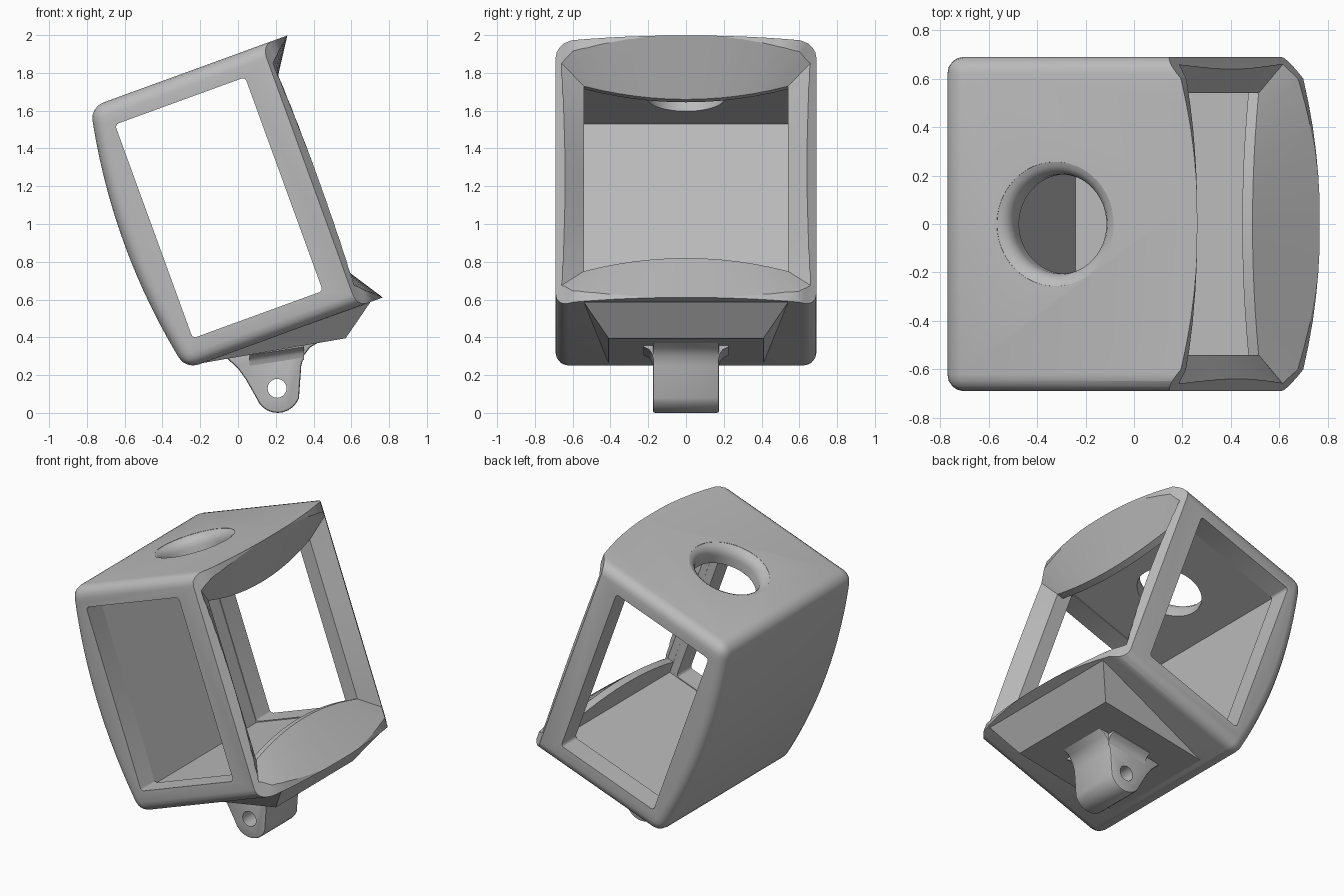
import bpy, bmesh
from math import radians, cos, sin, pi
from mathutils import Matrix, Vector

if "Cube" in bpy.data.objects:
    bpy.data.objects.remove(bpy.data.objects["Cube"])

TILT = Matrix.Rotation(radians(-20), 4, 'Y')
MID = 1.05      # middle of the housing along its tilted height

grey = bpy.data.materials.new("plain_grey")
grey.use_nodes = True
COLOUR = (0.5, 0.5, 0.5, 1)
grey.diffuse_color = COLOUR
grey.node_tree.nodes["Principled BSDF"].inputs["Base Color"].default_value = COLOUR


def finish(name, bm, matrix=None):
    """Turn a bmesh into an object with outward normals."""
    if matrix:
        bm.transform(matrix)
    bmesh.ops.recalc_face_normals(bm, faces=bm.faces)
    mesh = bpy.data.meshes.new(name)
    bm.to_mesh(mesh)
    bm.free()
    mesh.materials.append(grey)
    ob = bpy.data.objects.new(name, mesh)
    bpy.context.collection.objects.link(ob)
    return ob


def loft(loops, closed=False):
    """Skin equal-length loops; cap the ends unless closed."""
    bm = bmesh.new()
    rings = [[bm.verts.new(p) for p in loop] for loop in loops]
    n = len(rings[0])
    for a, b in zip(rings, rings[1:]):
        for i in range(n):
            j = (i + 1) % n
            bm.faces.new((a[i], a[j], b[j], b[i]))
    bm.faces.new(rings[0])
    bm.faces.new(rings[-1])
    return bm


def prism_y(points, half):
    return loft([[(a, s * half, b) for a, b in points] for s in (-1, 1)])


def box(lo, hi):
    pts = [(lo[0], lo[2]), (hi[0], lo[2]), (hi[0], hi[2]), (lo[0], hi[2])]
    return loft([[(a, y, b) for a, b in pts] for y in (lo[1], hi[1])])


def apply_all(ob):
    bpy.context.view_layer.objects.active = ob
    for m in list(ob.modifiers):
        bpy.ops.object.modifier_apply(modifier=m.name)


def bevel(ob, width, segments):
    m = ob.modifiers.new("Round", 'BEVEL')
    m.width, m.segments, m.limit_method = width, segments, 'ANGLE'
    m.angle_limit = radians(35)
    apply_all(ob)


def combine(ob, other, operation):
    m = ob.modifiers.new("Cut", 'BOOLEAN')
    m.object, m.operation, m.solver = other, operation, 'EXACT'
    other.hide_render = True
    apply_all(ob)
    bpy.data.objects.remove(other)


# Housing: bowed back, flat top and bottom, rounded edges
HALF = 0.738
back = []
for i in range(17):
    t = -1 + i / 8
    back.append((-0.26 + 0.08 * t * t, MID + t * HALF))
housing = finish("housing", prism_y(back + [(1.2, MID + HALF), (1.2, MID - HALF)], 0.69), TILT)
bevel(housing, 0.07, 4)

# Front bowed across the width
half_front = [(0.78, 0.775), (0.69, 0.785), (0.65, 0.815), (0.6, 0.857), (0.5, 0.88),
              (0.4, 0.899), (0.3, 0.913), (0.2, 0.923), (0.1, 0.929)]
front = half_front + [(0, 0.931)] + [(-y, u) for y, u in reversed(half_front)]
outline = [(u, y) for y, u in front] + [(-0.6, -0.78), (-0.6, 0.78)]
combine(housing, finish("front_shape", loft([[(u, y, v) for u, y in outline] for v in (0, 2.2)]), TILT),
        'INTERSECT')

# Hollow interior and the two side windows
combine(housing, finish("cavity", box((-0.095, -0.541, 0.447), (0.695, 0.541, 1.663)), TILT), 'DIFFERENCE')
window = finish("side_window", box((-0.09, -0.9, 0.453), (0.643, 0.9, 1.657)), TILT)
bevel(window, 0.02, 3)
combine(housing, window, 'DIFFERENCE')


# Flared front opening with bowed edges
def opening(u):
    grow = max(0, u - 0.74)
    loop = []
    steps = [-1 + i / 6 for i in range(12)]
    for s in (1, -1):
        for t in steps:     # upper or lower edge
            y = t * (0.54 + 1.75 * grow)
            loop.append((u, s * y, MID + s * (0.447 + 0.074 * t * t + 1.54 * grow)))
        for t in steps:     # side edge
            v = -t * (0.521 + 1.54 * grow)
            loop.append((u, s * (0.54 + (1.2 + 0.55 * t * t) * grow), MID + s * v))
    return loop


combine(housing, finish("front_opening", loft([opening(u) for u in (0.6, 0.74, 1.0)]), TILT), 'DIFFERENCE')

# Round hole in the top with a softened rim
rim = [(0.205, 1.55), (0.205, 1.72)]
rim += [(0.27 - 0.065 * cos(a), 1.72 + 0.068 * sin(a)) for a in [radians(d) for d in (20, 40, 60, 78)]]
rim += [(0.275, 1.9)]
ring = [2 * pi * i / 48 for i in range(48)]
combine(housing, finish("top_hole", loft([[(0.305 + r * cos(a), r * sin(a), v) for a in ring] for r, v in rim]),
                        TILT), 'DIFFERENCE')

# Tapered base below the housing
bm = bmesh.new()
for x, y, z in [(0.70, 0.54, 0.585), (0.57, 0.41, 0.395), (-0.2, 0.41, 0.262), (-0.15, 0.41, 0.31),
                (0.66, 0.5, 0.6)]:
    for s in (-1, 1):
        bm.verts.new((x, s * y, z))
bmesh.ops.convex_hull(bm, input=bm.verts)
base = finish("tapered_base", bm)

# Mounting lug with a round end and a pin hole
arc = [radians(200 + 14 * i) for i in range(11)]
lug_profile = [(-0.07, 0.30), (-0.04, 0.272), (0, 0.235), (0.04, 0.18)]
lug_profile += [(0.21 + 0.12 * cos(a), 0.12 + 0.12 * sin(a)) for a in arc]
lug_profile += [(0.335, 0.25), (0.35, 0.305), (0.38, 0.345), (0.43, 0.375), (0.3, 0.42), (0.1, 0.38)]
lug = finish("mounting_lug", prism_y(lug_profile, 0.175))
bevel(lug, 0.012, 2)
pin = finish("pin_hole", prism_y([(0.207 + 0.05 * cos(a), 0.13 + 0.05 * sin(a)) for a in ring[::2]], 0.4))
combine(lug, pin, 'DIFFERENCE')

# Fillets where the lug sides meet the base
for side in (-1, 1):
    curve = [(0.172, 0.41), (0.172, 0.27), (0.18, 0.305), (0.195, 0.325), (0.225, 0.34), (0.225, 0.41)]
    fillet = loft([[(x, side * y, z + dz) for y, z in curve] for x, dz in ((0.06, -0.035), (0.35, 0.01))])
    finish("lug_fillet", fillet)

# Smooth shading that keeps the sharp edges
for ob in bpy.context.scene.objects:
    if ob.type == 'MESH':
        bpy.ops.object.select_all(action='DESELECT')
        ob.select_set(True)
        bpy.context.view_layer.objects.active = ob
        bpy.ops.object.shade_smooth_by_angle(angle=radians(30))
